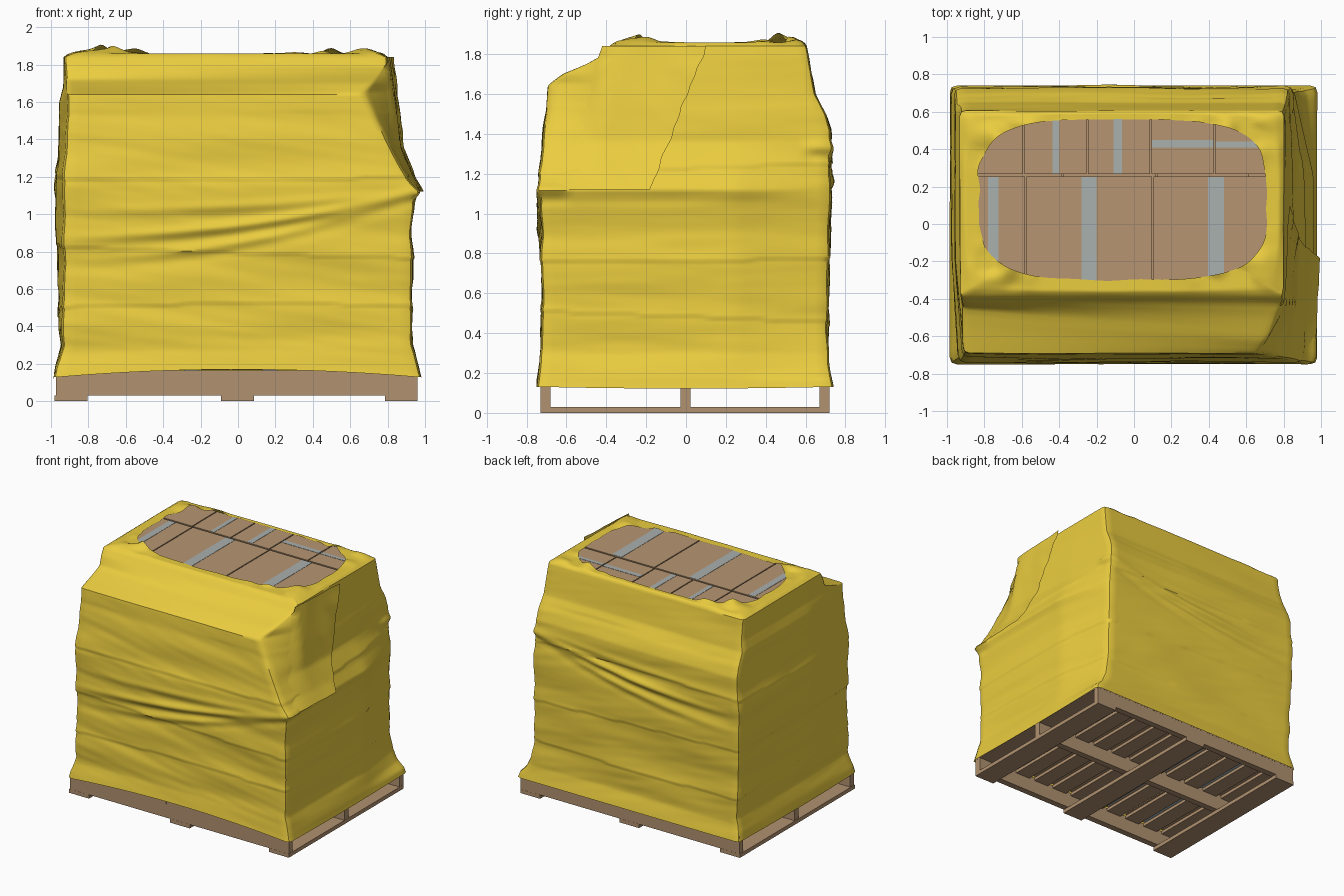
import bpy, bmesh, math
from mathutils import Vector, noise

if "Cube" in bpy.data.objects:
    bpy.data.objects.remove(bpy.data.objects["Cube"])


def material(name, rgb):
    m = bpy.data.materials.new(name)
    m.diffuse_color = (*rgb, 1)
    m.use_nodes = True
    m.node_tree.nodes["Principled BSDF"].inputs["Base Color"].default_value = m.diffuse_color
    return m


FILM = material("yellow_film", (0.83, 0.61, 0.05))
CARD = material("cardboard", (0.47, 0.30, 0.165))
WOOD = material("wood", (0.44, 0.285, 0.16))
TAPE = material("tape", (0.40, 0.44, 0.43))


def make_object(name, bm, mat):
    me = bpy.data.meshes.new(name)
    bm.to_mesh(me)
    bm.free()
    ob = bpy.data.objects.new(name, me)
    bpy.context.collection.objects.link(ob)
    me.materials.append(mat)
    return ob


def boxes(name, extents, mat, gap=0.0):
    """One object from a list of (x0, x1, y0, y1, z0, z1) blocks."""
    bm = bmesh.new()
    for x0, x1, y0, y1, z0, z1 in extents:
        vs = bmesh.ops.create_cube(bm, size=1)["verts"]
        for v in vs:
            v.co = Vector(((x0 + x1) / 2 + v.co.x * (x1 - x0 - gap),
                           (y0 + y1) / 2 + v.co.y * (y1 - y0 - gap),
                           (z0 + z1) / 2 + v.co.z * (z1 - z0)))
    return make_object(name, bm, mat)


def curve(pts, z):
    """Piecewise linear profile lookup."""
    if z <= pts[0][0]:
        return pts[0][1]
    for (a, p), (b, q) in zip(pts, pts[1:]):
        if z <= b:
            return p + (q - p) * (z - a) / (b - a)
    return pts[-1][1]


# Pallet: bottom boards, stringers, deck boards
boxes("pallet_bottom_boards", [(x, x + 0.175, -0.73, 0.72, 0, 0.03) for x in (-0.98, -0.09, 0.785)], WOOD)
boxes("pallet_stringers", [(-0.974, 0.959, y, y + 0.05, 0.03, 0.164) for y in (-0.729, -0.027, 0.669)], WOOD)
boxes("pallet_deck_boards", [(-0.975 + i * 0.1805, -0.845 + i * 0.1805, -0.73, 0.72, 0.14, 0.165)
                             for i in range(11)], WOOD)

# Cardboard boxes: lower layers, then the narrower top layers
TOP = 1.852
lower = [(-0.89 + i * 0.425, -0.465 + i * 0.425, y0, y1, z0, z1)
         for i in range(4) for y0, y1 in ((-0.67, 0.0), (0.0, 0.66))
         for z0, z1 in ((0.166, 0.63), (0.63, 1.09))]
boxes("lower_boxes", lower, CARD, 0.008)
boxes("middle_boxes", [(x0, x1, -0.66, 0.6, 1.09, 1.4) for x0, x1 in ((-0.87, -0.38), (-0.38, 0.12), (0.12, 0.62))],
      CARD, 0.008)
front_x = [-0.9, -0.58, 0.10, 0.77]
back_x = [-0.9, -0.59, -0.25, 0.09, 0.43, 0.77]
boxes("top_boxes", [(a, b, -0.36, 0.257, 1.4, TOP) for a, b in zip(front_x, front_x[1:])] +
      [(a, b, 0.263, 0.58, 1.4, TOP) for a, b in zip(back_x, back_x[1:])], CARD, 0.008)
boxes("box_tape", [(a, b, -0.35, 0.25, TOP, TOP + 0.002) for a, b in ((-0.78, -0.725), (-0.28, -0.2), (0.395, 0.48))] +
      [(a, b, 0.27, 0.575, TOP, TOP + 0.002) for a, b in ((-0.435, -0.4), (-0.11, -0.065))] +
      [(0.095, 0.425, 0.41, 0.45, TOP, TOP + 0.002), (0.435, 0.76, 0.41, 0.44, TOP, TOP + 0.002)] +
      [(x, x + 0.08, -0.66, 0.65, 0.164, 0.168) for x in (-0.71, -0.29, 0.13, 0.6)], TAPE)

# Wrap profiles: position against height
LEFT_BACK = [(0.13, -0.985), (0.2, -0.975), (0.3, -0.95), (0.6, -0.96), (0.95, -0.975), (1.13, -0.98),
             (1.25, -0.965), (1.6, -0.955), (1.68, -0.935), (1.84, -0.93)]
LEFT_FRONT = [(0.13, -0.985), (0.18, -0.975), (0.3, -0.94), (0.6, -0.935), (1.1, -0.935), (1.6, -0.91), (1.84, -0.93)]
RIGHT_BACK = [(0.13, 0.98), (0.17, 0.97), (0.22, 0.92), (0.3, 0.88), (0.5, 0.85), (1.1, 0.85), (1.5, 0.825),
              (1.84, 0.80)]
RIGHT_MID = [(0.13, 0.98), (0.18, 0.97), (0.3, 0.93), (0.9, 0.93), (1.06, 0.945), (1.12, 0.965),
             (1.2, 0.92), (1.36, 0.855), (1.6, 0.83), (1.84, 0.80)]
RIGHT_FRONT = [(0.13, 0.98), (0.2, 0.96), (0.3, 0.93), (0.9, 0.93), (1.06, 0.945), (1.12, 0.965),
               (1.2, 0.895), (1.4, 0.79), (1.65, 0.67), (1.8, 0.79), (1.84, 0.79)]
FRONT = [(0.13, -0.75), (0.25, -0.73), (0.6, -0.72), (0.95, -0.73), (1.15, -0.74), (1.22, -0.73),
         (1.645, -0.69), (1.7, -0.62), (1.75, -0.50), (1.79, -0.43), (1.84, -0.385)]
FRONT_LEFT = FRONT[:6] + [(1.64, -0.69), (1.68, -0.56), (1.72, -0.45), (1.79, -0.42), (1.84, -0.385)]
BACK = [(0.13, 0.74), (0.25, 0.715), (0.6, 0.71), (1.0, 0.725), (1.42, 0.725), (1.5, 0.70),
        (1.6, 0.65), (1.75, 0.62), (1.84, 0.605)]
COUNTS = (52, 10, 20, 14, 52, 28, 14)


def ring(z):
    """Rounded section of the load at height z, with bevelled corners."""
    yf, yl, yb = curve(FRONT, z), curve(FRONT_LEFT, z), curve(BACK, z)
    ym = max(-0.42, yf + 0.05)
    xm = curve(RIGHT_MID, z)
    xl = curve(LEFT_BACK, z)
    c = [(curve(LEFT_FRONT, z), yl), (curve(RIGHT_FRONT, z), yf), (xm, ym), (xm, 0.25),
         (curve(RIGHT_BACK, z), yb), (xl, yb), (xl, -0.2)]
    pts = []
    for k, n in enumerate(COUNTS):
        a, b = Vector(c[k]), Vector(c[(k + 1) % len(c)])
        pts += [a.lerp(b, i / n) for i in range(n)]
    n = len(pts)
    return [(pts[i - 1] + pts[i] * 2 + pts[(i + 1) % n]) / 4 for i in range(n)]


def wrinkle(p, z, u):
    """Outward offset: stretched noise, film overlap steps, and fanned creases."""
    d = 0.013 * noise.noise(Vector((p.x * 1.3, p.y * 1.3, z * 6)))
    d += 0.003 * noise.noise(Vector((p.x * 3 + 7, p.y * 3, z * 18 + p.x * 3)))
    for zc, ph in ((0.48, 0.6), (0.80, 2.5), (1.22, 4.0)):
        dz = z - zc - 0.04 * math.sin(2 * math.pi * u + ph)
        if dz > 0:
            d += 0.007 * math.exp(-dz / 0.05)
    w = min(1, max(0, (0.95 - p.x) / 1.9))
    if abs(p.y) > 0.6:
        base = 1.12 if p.y < 0 else 1.36
        for k, amp in ((0.10, 0.008), (0.24, 0.018), (0.36, 0.010)):
            zc = base - k * (1 - (1 - w) ** 2)
            fade = math.sin(math.pi * min(1, w * 0.9 + 0.1))
            d += amp * fade * (math.exp(-((z - zc) / 0.026) ** 2) - 0.5 * math.exp(-((z - zc + 0.05) / 0.028) ** 2))
    return d * (1 if z < 1.55 else 0.5) * min(1, 0.2 + (z - 0.13) * 5)


# Stretch wrap: lofted sides, then film folded inward around the open top
rings = []
for j in range(138):
    z = 0.13 + 1.71 * j / 137
    pts, row = ring(z), []
    n = len(pts)
    lift = max(0, 1 - (z - 0.13) / 0.3)
    for i, p in enumerate(pts):
        t = pts[(i + 1) % n] - pts[i - 1]
        nrm = Vector((t.y, -t.x)).normalized()
        q = p + nrm * wrinkle(p, z, i / n)
        if p.y < -0.7:
            dz = 0.04 * max(0, 1 - (p.x / 0.95) ** 2)
        else:
            dz = -0.008 * max(0, 1 - (p.y / 0.7) ** 2)
        row.append(Vector((q.x, q.y, z + dz * lift)))
    rings.append(row)

CX, CY = -0.06, 0.13
last = rings[-1]
for f in range(1, 11):
    f /= 10
    row = []
    for p in last:
        a = math.atan2((p.y - CY) / 0.48, (p.x - CX) / 0.87)
        ca, sa = math.cos(a), math.sin(a)
        r = (abs(ca) ** 3.6 + abs(sa) ** 3.6) ** (-1 / 3.6)
        r *= 1 + 0.02 * noise.noise(Vector((ca * 4, sa * 4, 3)))
        q = Vector((CX + 0.77 * r * ca, CY + 0.43 * r * sa))
        x, y = p.x + (q.x - p.x) * f, p.y + (q.y - p.y) * f
        corner = abs(2 * ca * sa) ** 4
        bump = 0.048 * corner * f * max(0, 0.25 + noise.noise(Vector((x * 9, y * 9, 1.5))))
        row.append(Vector((x, y, 1.84 + 0.018 * min(1, f * 4) + bump)))
    rings.append(row)

bm = bmesh.new()
grid = [[bm.verts.new(p) for p in row] for row in rings]
for a, b in zip(grid, grid[1:]):
    for i in range(len(a)):
        k = (i + 1) % len(a)
        bm.faces.new((a[i], a[k], b[k], b[i]))
wrap = make_object("stretch_wrap", bm, FILM)

# Loose film flap over the right side, ending in a torn edge
bm = bmesh.new()
grid = []
for j in range(41):
    z = 1.12 + 0.72 * j / 40
    y0 = -0.68 + 0.26 * j / 40
    y1 = curve([(1.12, -0.18), (1.5, -0.03), (1.84, 0.1)], z) + 0.015 * noise.noise(Vector((z * 12, 0, 0)))
    yf, xf, xm = curve(FRONT, z), curve(RIGHT_FRONT, z), curve(RIGHT_MID, z)
    row = []
    for i in range(15):
        t = i / 14
        y = y0 + (y1 - y0) * t
        x = xm
        if y < -0.42:
            x += (xf - xm) * min(1, (-0.42 - y) / max(0.02, -0.42 - yf))
        x += 0.012 * min(1, t * 4) + 0.018 * t * t
        x += 0.008 * t * noise.noise(Vector((y * 6, z * 9 + y * 8, 5)))
        row.append(bm.verts.new((x, y, z)))
    grid.append(row)
for a, b in zip(grid, grid[1:]):
    for i in range(14):
        bm.faces.new((a[i], a[i + 1], b[i + 1], b[i]))
flap = make_object("film_flap", bm, FILM)

# Smooth shading on the film
for ob in (wrap, flap):
    bpy.ops.object.select_all(action="DESELECT")
    ob.select_set(True)
    bpy.context.view_layer.objects.active = ob
    bpy.ops.object.shade_smooth_by_angle(angle=math.radians(40))
